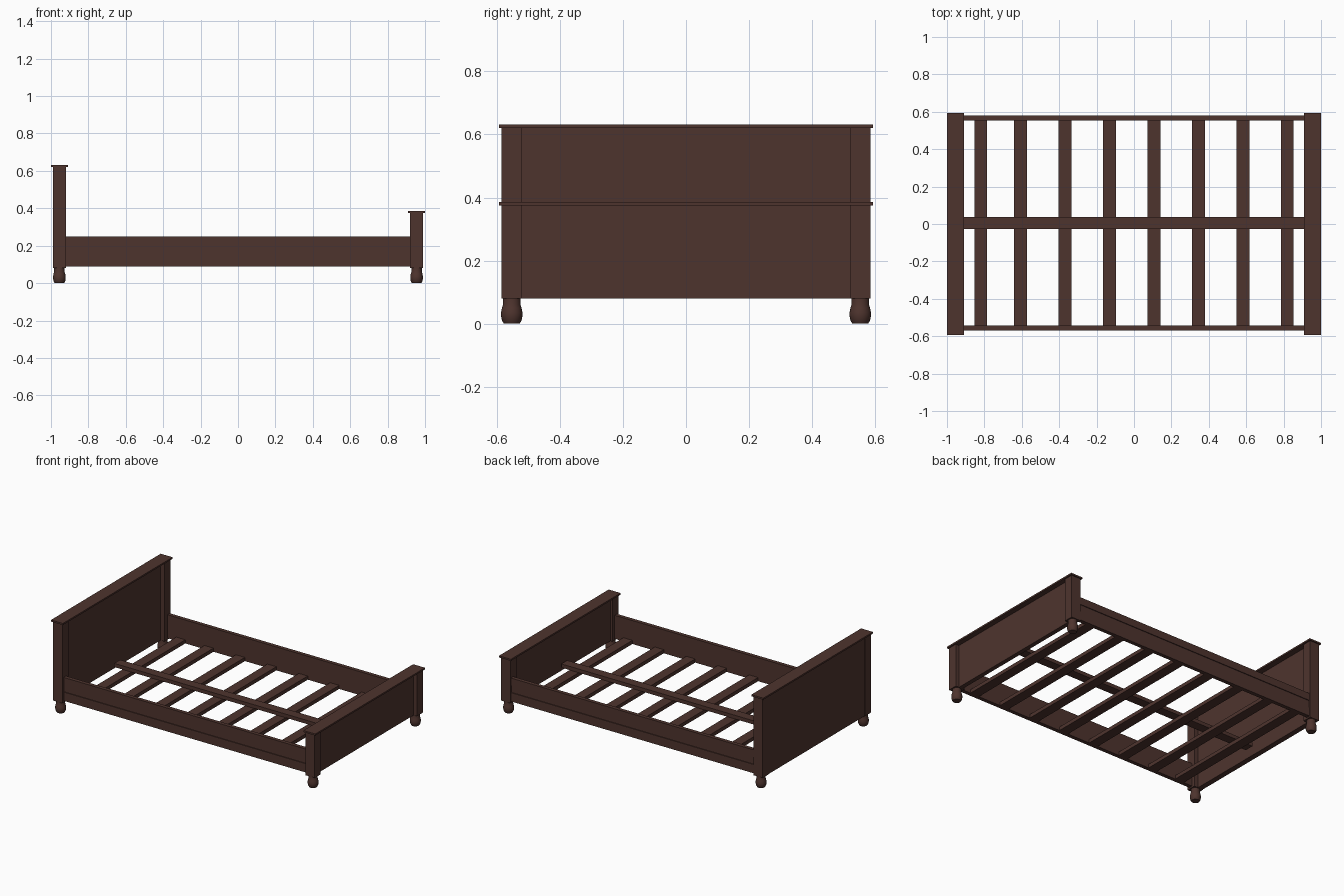
import bpy, bmesh, math

cube = bpy.data.objects.get("Cube")
if cube:
    bpy.data.objects.remove(cube, do_unlink=True)

# Dark stained wood
wood = bpy.data.materials.new("dark_brown_wood")
wood.use_nodes = True
colour = (0.076, 0.034, 0.027, 1)
wood.diffuse_color = colour
wood.node_tree.nodes["Principled BSDF"].inputs["Base Color"].default_value = colour


def finish(name, bm):
    bmesh.ops.recalc_face_normals(bm, faces=bm.faces)
    mesh = bpy.data.meshes.new(name)
    bm.to_mesh(mesh)
    bm.free()
    mesh.materials.append(wood)
    obj = bpy.data.objects.new(name, mesh)
    bpy.context.collection.objects.link(obj)
    return obj


def box(name, x, y, z):
    """Box from (low, high) ranges on each axis."""
    bm = bmesh.new()
    bmesh.ops.create_cube(bm, size=1)
    for v in bm.verts:
        v.co = [r[0] if c < 0 else r[1] for c, r in zip(v.co, (x, y, z))]
    return finish(name, bm)


def foot(name, x, y):
    """Turned bun foot, lathed from a profile."""
    profile = [(0, 0), (.025, 0), (.031, .01), (.034, .025), (.034, .035),
               (.031, .05), (.028, .06), (.028, .082), (0, .082)]
    bm = bmesh.new()
    verts = [bm.verts.new((r, 0, z)) for r, z in profile]
    edges = [bm.edges.new(pair) for pair in zip(verts, verts[1:])]
    bmesh.ops.spin(bm, geom=verts + edges, cent=(0, 0, 0), axis=(0, 0, 1),
                   angle=math.tau, steps=24)
    bmesh.ops.remove_doubles(bm, verts=bm.verts, dist=.0001)
    obj = finish(name, bm)
    obj.location = (x, y, 0)
    bpy.ops.object.select_all(action='DESELECT')
    obj.select_set(True)
    bpy.context.view_layer.objects.active = obj
    bpy.ops.object.shade_smooth_by_angle(angle=math.radians(40))


def side_rail(name, outer, inner):
    """Rail with a shallow recessed band along its outer face."""
    groove = outer + (inner - outer) * .2
    profile = [(inner, .09), (outer, .09), (outer, .15), (groove, .15),
               (groove, .20), (outer, .20), (outer, .25), (inner, .25)]
    bm = bmesh.new()
    face = bm.faces.new([bm.verts.new((-.925, y, z)) for y, z in profile])
    extruded = bmesh.ops.extrude_face_region(bm, geom=[face])["geom"]
    moved = [g for g in extruded if isinstance(g, bmesh.types.BMVert)]
    bmesh.ops.translate(bm, verts=moved, vec=(1.85, 0, 0))
    finish(name, bm)


# Head and foot ends: posts, feet, recessed panel and cap
ends = [("head", -.955, .62, (-.987, -.95)),
        ("foot", .955, .375, (.935, .965))]
for end, x, top, panel in ends:
    for side, s in (("left", 1), ("right", -1)):
        y = sorted((s * .52, s * .585))
        box(f"{end}_post_{side}", (x - .035, x + .035), y, (.08, top))
        foot(f"{end}_bun_foot_{side}", x, s * .5525)
    box(f"{end}board_panel", panel, (-.521, .521), (.08, top))
    box(f"{end}board_cap", (x - .045, x + .045), (-.593, .593), (top, top + .011))

# Side rails
side_rail("side_rail_back", .579, .553)
side_rail("side_rail_front", -.569, -.543)

# Cross slats, evenly spaced, with the first shifted clear of the headboard
for i in range(8):
    x = max(-.82, .82 - i * .2378)
    x = -.82 if i == 7 else x
    box(f"slat_{i + 1}", (x - .034, x + .034), (-.545, .555), (.09, .115))

# Lengthwise beam resting on the slats
box("centre_beam", (-.918, .918), (-.027, .037), (.115, .14))
